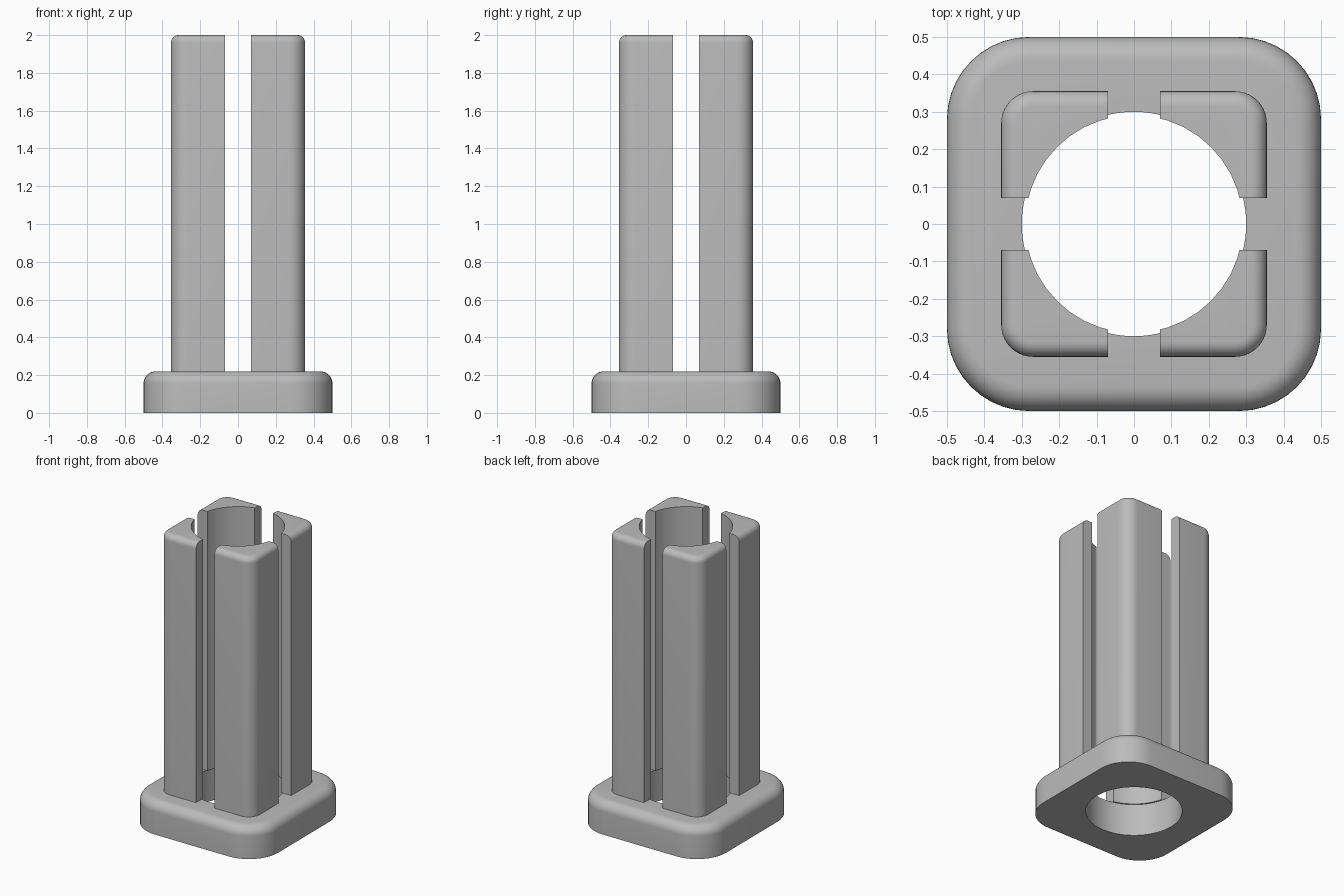
import bpy, bmesh, math

cube = bpy.data.objects.get("Cube")
if cube:
    bpy.data.objects.remove(cube, do_unlink=True)

grey = bpy.data.materials.new("plain grey")
grey.use_nodes = True
grey.diffuse_color = (0.5, 0.5, 0.5, 1)
grey.node_tree.nodes["Principled BSDF"].inputs["Base Color"].default_value = (0.5, 0.5, 0.5, 1)


def make_object(name, bm):
    bmesh.ops.recalc_face_normals(bm, faces=bm.faces)
    mesh = bpy.data.meshes.new(name)
    bm.to_mesh(mesh)
    bm.free()
    mesh.materials.append(grey)
    ob = bpy.data.objects.new(name, mesh)
    bpy.context.collection.objects.link(ob)
    return ob


def rounded_square(half, radius, steps=10):
    """Outline points of a square with rounded corners."""
    points = []
    for quarter in range(4):
        mid = math.radians(45 + 90 * quarter)
        cx = math.copysign(half - radius, math.cos(mid))
        cy = math.copysign(half - radius, math.sin(mid))
        for i in range(steps + 1):
            a = math.radians(90) * (quarter + i / steps)
            points.append((cx + radius * math.cos(a), cy + radius * math.sin(a)))
    return points


def rounded_block(name, half, radius, z0, z1, fillet, steps=8):
    """Rounded square block with a fillet round its top edge."""
    levels = [(0, z0)]
    for i in range(steps + 1):
        a = math.radians(90) * i / steps
        levels.append((fillet * (1 - math.cos(a)), z1 - fillet * (1 - math.sin(a))))
    bm = bmesh.new()
    rings = [[bm.verts.new((x, y, z)) for x, y in rounded_square(half - d, radius - d)]
             for d, z in levels]
    for low, high in zip(rings, rings[1:]):
        for i in range(len(low)):
            j = (i + 1) % len(low)
            bm.faces.new((low[i], low[j], high[j], high[i]))
    bm.faces.new(rings[0][::-1])
    bm.faces.new(rings[-1])
    return make_object(name, bm)


def cylinder_cutter(name, radius, sides):
    bm = bmesh.new()
    bmesh.ops.create_cone(bm, cap_ends=True, segments=sides, radius1=radius,
                          radius2=radius, depth=6)
    return make_object(name, bm)


def box_cutter(name, size):
    bm = bmesh.new()
    bmesh.ops.create_cube(bm, size=1)
    bmesh.ops.scale(bm, vec=size, verts=bm.verts)
    return make_object(name, bm)


def cut(ob, cutter):
    """Subtract the cutter, then discard it."""
    mod = ob.modifiers.new("cut", "BOOLEAN")
    mod.operation = "DIFFERENCE"
    mod.solver = "EXACT"
    mod.object = cutter
    bpy.context.view_layer.objects.active = ob
    bpy.ops.object.modifier_apply(modifier=mod.name)
    bpy.data.objects.remove(cutter, do_unlink=True)


# Base flange with a round bore
base = rounded_block("base_flange", 0.5, 0.22, 0, 0.22, 0.065)
cut(base, cylinder_cutter("base_bore", 0.3, 64))

# Square tube split into four corner prongs by crossing slots
prongs = rounded_block("corner_prongs", 0.355, 0.085, 0.22, 2.0, 0.04)
cut(prongs, cylinder_cutter("prong_bore", 0.291, 40))
cut(prongs, box_cutter("slot_x", (2, 0.14, 6)))
cut(prongs, box_cutter("slot_y", (0.14, 2, 6)))

# Smooth fillets and bores, crisp edges elsewhere
bpy.ops.object.select_all(action="DESELECT")
for ob in (base, prongs):
    ob.select_set(True)
bpy.context.view_layer.objects.active = base
bpy.ops.object.shade_smooth_by_angle(angle=math.radians(30))
